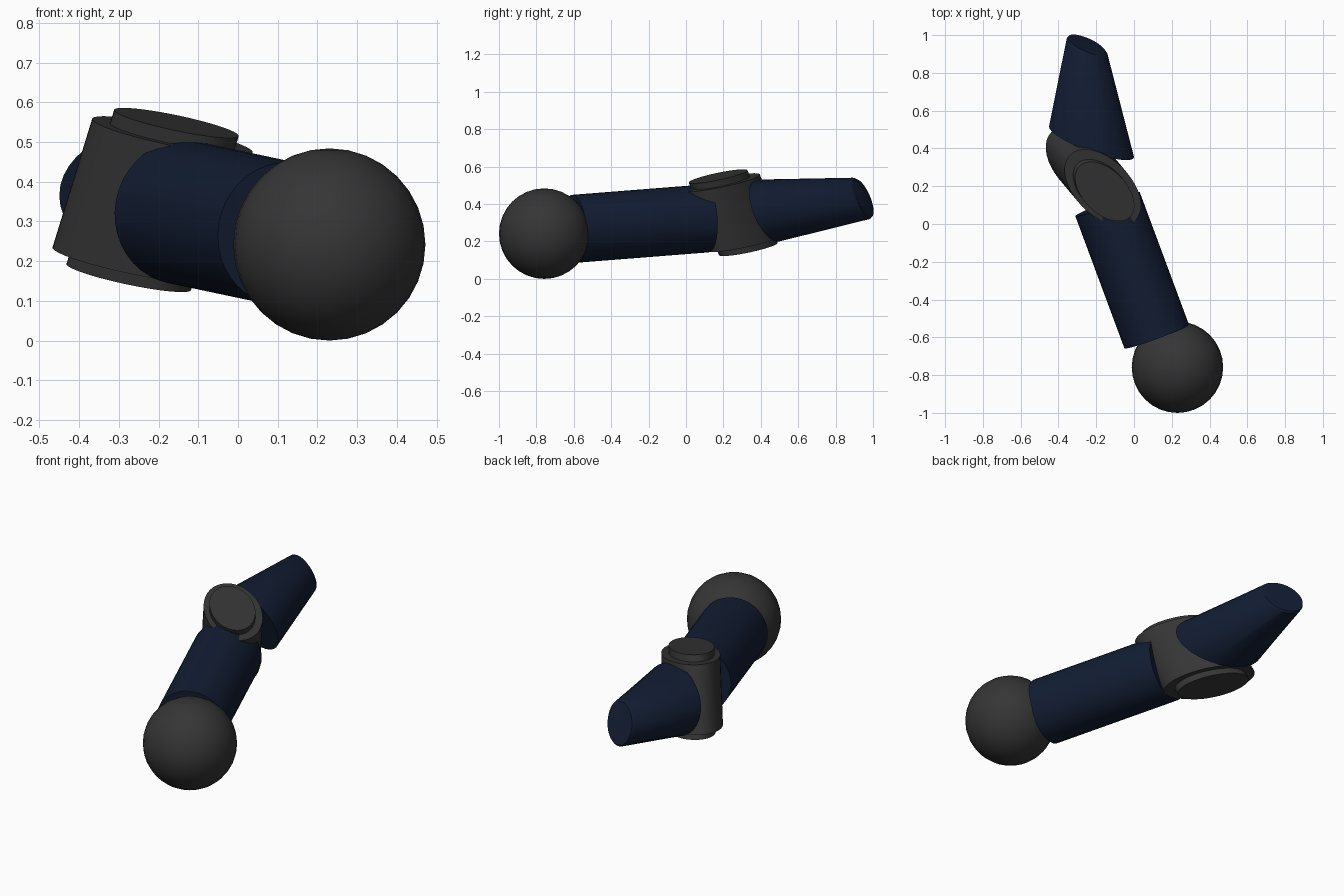
import bpy, bmesh, math
from mathutils import Vector

if "Cube" in bpy.data.objects:
    bpy.data.objects.remove(bpy.data.objects["Cube"])


def material(name, color):
    m = bpy.data.materials.new(name)
    m.diffuse_color = (*color, 1)
    m.use_nodes = True
    m.node_tree.nodes["Principled BSDF"].inputs["Base Color"].default_value = m.diffuse_color
    return m


navy = material("navy", (0.006, 0.012, 0.033))
dark = material("dark_grey", (0.036, 0.036, 0.036))


def finish(ob, mat):
    ob.data.materials.append(mat)
    bpy.ops.object.select_all(action='DESELECT')
    ob.select_set(True)
    bpy.context.view_layer.objects.active = ob
    bpy.ops.object.shade_smooth_by_angle(angle=math.radians(35))


def loft(name, rings, mat, n=40):
    """Capped tube through elliptical rings given as (centre, semi-axis, semi-axis)."""
    bm = bmesh.new()
    loops = []
    for c, u, v in rings:
        c, u, v = Vector(c), Vector(u), Vector(v)
        loops.append([bm.verts.new(c + u * math.cos(2 * math.pi * i / n)
                                   + v * math.sin(2 * math.pi * i / n)) for i in range(n)])
    for a, b in zip(loops, loops[1:]):
        for i in range(n):
            j = (i + 1) % n
            bm.faces.new((a[i], a[j], b[j], b[i]))
    bm.faces.new(loops[0])
    bm.faces.new(loops[-1])
    bmesh.ops.recalc_face_normals(bm, faces=bm.faces)
    me = bpy.data.meshes.new(name)
    bm.to_mesh(me)
    bm.free()
    ob = bpy.data.objects.new(name, me)
    bpy.context.collection.objects.link(ob)
    finish(ob, mat)


# shoulder ball
bpy.ops.mesh.primitive_uv_sphere_add(segments=32, ring_count=16, radius=0.242,
                                     location=(0.23, -0.758, 0.242))
ball = bpy.context.object
ball.name = "shoulder_ball"
finish(ball, dark)

# upper arm: straight round tube
p, q = Vector((0.12, -0.595, 0.268)), Vector((-0.14, 0.105, 0.323))
axis = (q - p).normalized()
side = axis.cross(Vector((0, 0, 1))).normalized()
up = side.cross(axis)
loft("upper_arm", [(e, side * 0.182, up * 0.182) for e in (p, q)], navy)

# elbow: skewed oval drum with a narrower pin running through it
mid = Vector((-0.215, 0.2525, 0.354))
long_dir = Vector((-0.7071, 0.7071, 0.2))
short_dir = Vector((0.7071, 0.7071, 0))
for name, half, a, b in (("elbow_drum", (0.05, -0.06, 0.162), 0.245, 0.148),
                         ("elbow_pin", (0.06, -0.081, 0.194), 0.19, 0.115)):
    h = Vector(half)
    loft(name, [(mid + h * s, long_dir * a, short_dir * b) for s in (-1, 1)], dark)

# forearm: tapered oval tube with slanted ends
loft("forearm", [
    ((-0.225, 0.435, 0.365), (-0.225, 0.08, 0), (0, -0.055, 0.166)),
    ((-0.248, 0.935, 0.43), (-0.109, 0.043, 0), (0, -0.042, 0.111)),
    ((-0.249, 0.948, 0.431), (-0.1, 0.04, 0), (0, -0.038, 0.102)),
], navy)
